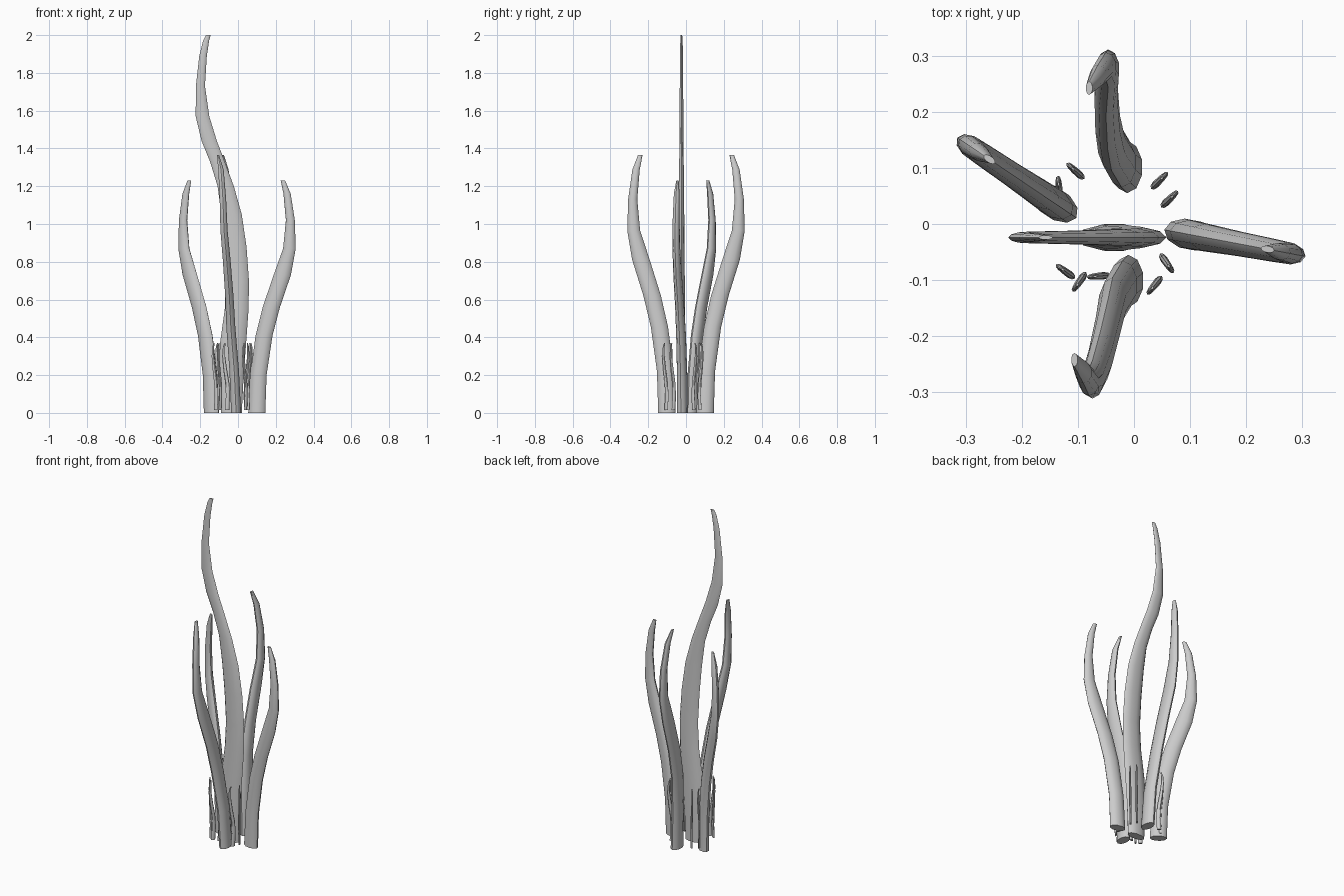
import bpy, bmesh
from math import sin, cos, pi, radians


def blade(name, rows, origin=(0, 0), angle=0.0, sides=10):
    """Loft elliptical rings. Each row: (z, inner, outer, thickness, sideways shift)."""
    a = radians(angle)
    u, v = (cos(a), sin(a)), (-sin(a), cos(a))
    bm = bmesh.new()
    rings = []
    for z, lo, hi, thick, side in rows:
        c, w = (lo + hi) / 2, (hi - lo) / 2
        ring = []
        for i in range(sides):
            t = 2 * pi * i / sides
            p, q = c + w * cos(t), side + thick / 2 * sin(t)
            ring.append(bm.verts.new((origin[0] + p * u[0] + q * v[0],
                                      origin[1] + p * u[1] + q * v[1], z)))
        rings.append(ring)
    for r0, r1 in zip(rings, rings[1:]):
        for i in range(sides):
            j = (i + 1) % sides
            bm.faces.new((r0[i], r0[j], r1[j], r1[i]))
    bm.faces.new(rings[0][::-1])
    bm.faces.new(rings[-1])
    mesh = bpy.data.meshes.new(name)
    bm.to_mesh(mesh)
    bm.free()
    ob = bpy.data.objects.new(name, mesh)
    bpy.context.collection.objects.link(ob)
    bpy.ops.object.select_all(action='DESELECT')
    ob.select_set(True)
    bpy.context.view_layer.objects.active = ob
    bpy.ops.object.shade_smooth_by_angle(angle=radians(40))
    return ob


# Tall central blade, a flat S-curve in the x-z plane
blade("central_blade", [(z, lo, hi, t, -0.024) for z, lo, hi, t in (
    (0.0, -0.09, 0.02, 0.05), (0.2, -0.103, 0.03, 0.048), (0.37, -0.095, 0.043, 0.044),
    (0.55, -0.07, 0.056, 0.04), (0.7, -0.062, 0.058, 0.037), (0.88, -0.072, 0.045, 0.034),
    (1.05, -0.088, 0.02, 0.031), (1.2, -0.108, -0.022, 0.028), (1.33, -0.148, -0.07, 0.025),
    (1.44, -0.193, -0.112, 0.023), (1.57, -0.224, -0.152, 0.021), (1.73, -0.223, -0.175, 0.019),
    (1.89, -0.205, -0.165, 0.017), (1.97, -0.185, -0.153, 0.013), (2.0, -0.17, -0.145, 0.008))])

# Four outer tendrils share one bowed profile: z, inner, outer, thickness
profile = [(0.0, 0.055, 0.147, 0.055), (0.2, 0.065, 0.154, 0.053), (0.41, 0.095, 0.186, 0.05),
           (0.56, 0.133, 0.226, 0.046), (0.73, 0.192, 0.285, 0.043), (0.87, 0.243, 0.311, 0.04),
           (1.02, 0.258, 0.306, 0.036), (1.16, 0.245, 0.284, 0.03), (1.23, 0.23, 0.254, 0.012)]


def tendril(name, angle, origin, zscale, sway):
    rows = [(z * zscale, lo, hi, t, s) for (z, lo, hi, t), s in zip(profile, sway)]
    blade(name, rows, origin, angle)


still = [0] * 9
tendril("right_tendril", -10.7, (0, 0), 1.0, still)
tendril("left_tendril", 146, (-0.057, -0.02), 1.0, still)
tendril("back_tendril", 90, (0, 0), 1.11,
        [0.012, 0.022, 0.04, 0.047, 0.05, 0.046, 0.05, 0.064, 0.08])
tendril("front_tendril", -90, (0, 0), 1.11,
        [-0.01, -0.02, -0.038, -0.046, -0.06, -0.074, -0.08, -0.09, -0.106])

# Ring of short wavy sprouts: x, y, facing angle
sprout = [(0.015, -0.018, 0.006, 0.011, 0), (0.09, -0.022, 0.0, 0.013, 0),
          (0.16, -0.018, 0.004, 0.013, 0), (0.23, -0.006, 0.014, 0.012, 0),
          (0.30, 0.004, 0.02, 0.01, 0), (0.35, 0.004, 0.016, 0.008, 0),
          (0.37, 0.002, 0.008, 0.004, 0)]
spots = [(-0.105, 0.095, 138), (-0.134, 0.066, 94), (0.046, 0.078, 45), (0.064, 0.045, 44),
         (0.059, -0.071, -55), (0.036, -0.11, 231), (-0.064, -0.093, 185),
         (-0.098, -0.104, 235), (-0.123, -0.084, 144)]
for n, (x, y, ang) in enumerate(spots, 1):
    blade(f"small_sprout_{n}", sprout, (x, y), ang, sides=8)
